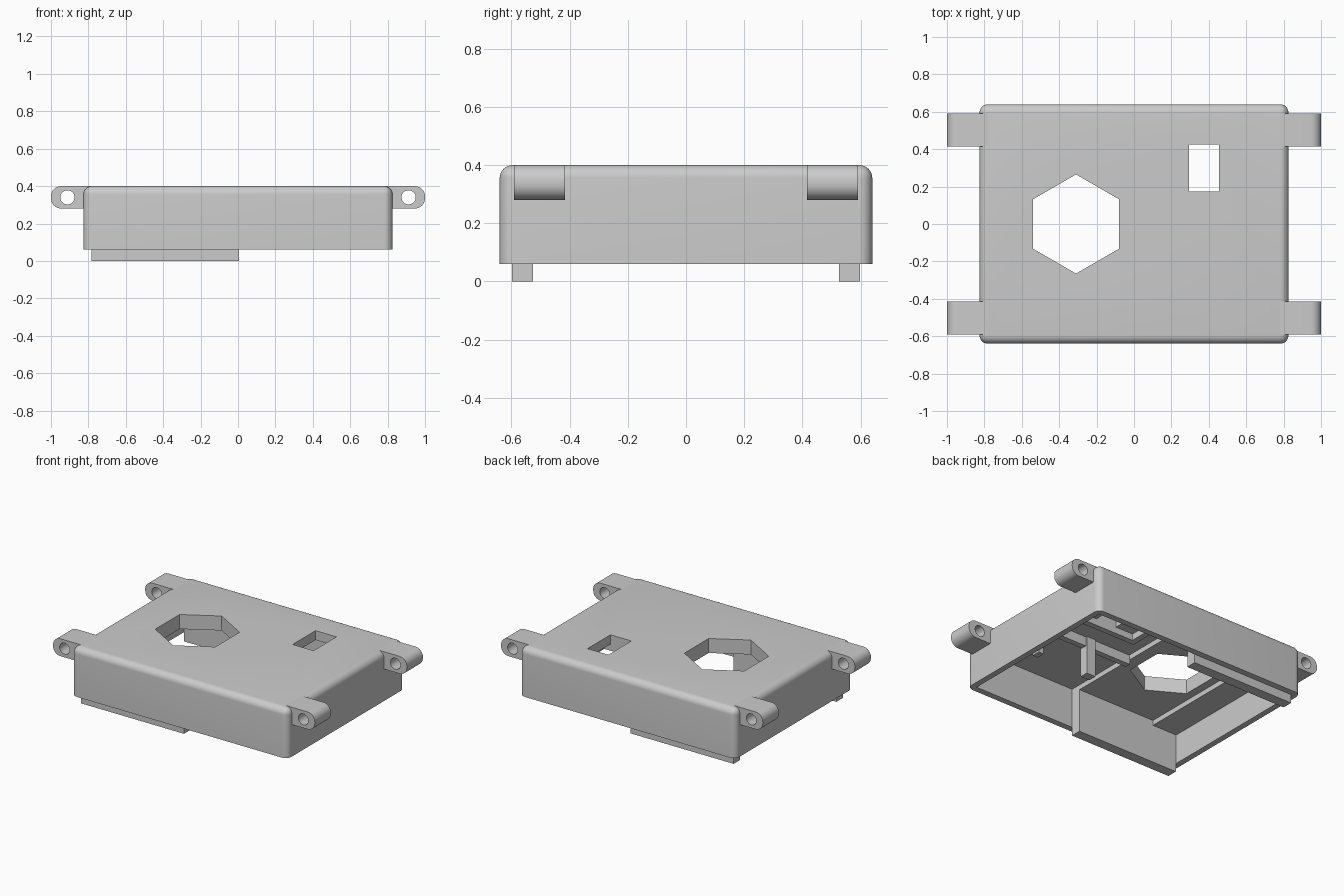
import bpy, bmesh, math
from mathutils import Matrix, Vector

cube = bpy.data.objects.get("Cube")
if cube:
    bpy.data.objects.remove(cube, do_unlink=True)

grey = bpy.data.materials.new("plain_grey")
grey.use_nodes = True
grey.diffuse_color = (0.6, 0.6, 0.6, 1)
grey.node_tree.nodes["Principled BSDF"].inputs["Base Color"].default_value = (0.6, 0.6, 0.6, 1)


def finish(name, bm):
    bmesh.ops.recalc_face_normals(bm, faces=bm.faces)
    mesh = bpy.data.meshes.new(name)
    bm.to_mesh(mesh)
    bm.free()
    obj = bpy.data.objects.new(name, mesh)
    obj.data.materials.append(grey)
    bpy.context.collection.objects.link(obj)
    return obj


def box_mesh(x, y, z):
    """Box from (low, high) ranges on each axis."""
    bm = bmesh.new()
    bmesh.ops.create_cube(bm, size=1)
    for v in bm.verts:
        v.co = Vector([lo + (c + 0.5) * (hi - lo) for c, (lo, hi) in zip(v.co, (x, y, z))])
    return bm


def box(name, x, y, z):
    return finish(name, box_mesh(x, y, z))


def prism(name, outline, y0, y1):
    """Extrude an (x, z) outline from y0 to y1."""
    bm = bmesh.new()
    face = bm.faces.new([bm.verts.new((x, y0, z)) for x, z in outline])
    ext = bmesh.ops.extrude_face_region(bm, geom=[face])
    moved = [g for g in ext["geom"] if isinstance(g, bmesh.types.BMVert)]
    bmesh.ops.translate(bm, verts=moved, vec=(0, y1 - y0, 0))
    return finish(name, bm)


def cylinder(name, sides, radius, depth, matrix):
    bm = bmesh.new()
    bmesh.ops.create_cone(bm, cap_ends=True, segments=sides, radius1=radius,
                          radius2=radius, depth=depth, matrix=matrix)
    return finish(name, bm)


def cut(obj, cutter):
    """Subtract the cutter, bake the result and drop the cutter."""
    cutter.hide_render = True
    mod = obj.modifiers.new("cut", "BOOLEAN")
    mod.operation, mod.solver, mod.object = "DIFFERENCE", "EXACT", cutter
    bpy.context.view_layer.update()
    baked = bpy.data.meshes.new_from_object(obj.evaluated_get(bpy.context.evaluated_depsgraph_get()))
    obj.modifiers.clear()
    obj.data = baked
    bpy.data.objects.remove(cutter, do_unlink=True)


def smooth(obj):
    bpy.ops.object.select_all(action="DESELECT")
    obj.select_set(True)
    bpy.context.view_layer.objects.active = obj
    bpy.ops.object.shade_smooth_by_angle(angle=math.radians(30))


BOTTOM, TOP = 0.06, 0.4
CEILING, PLATE, SHELF = 0.335, 0.3, 0.265
WALL_X, WALL_Y = 0.785, 0.597
ROOF = CEILING + 0.01

# Cover shell, rounded everywhere but the open bottom rim
bm = box_mesh((-0.826, 0.826), (-0.64, 0.64), (BOTTOM, TOP))
edges = [e for e in bm.edges if any(v.co.z > BOTTOM + 0.01 for v in e.verts)]
bmesh.ops.bevel(bm, geom=edges, offset=0.045, segments=8, profile=0.5, affect="EDGES")
shell = finish("cover_shell", bm)

# Cavity whose ceiling drops in two steps towards the right side
steps = [(-WALL_X, -0.1), (-WALL_X, SHELF), (-0.595, SHELF), (-0.595, PLATE),
         (0.005, PLATE), (0.005, CEILING), (WALL_X, CEILING), (WALL_X, -0.1)]
cut(shell, prism("cavity_cutter", steps, -WALL_Y, WALL_Y))
cut(shell, cylinder("hexagon_cutter", 6, 0.265, 0.4, Matrix.Translation((-0.31, 0, 0.4))))
cut(shell, box("window_cutter", (0.295, 0.455), (0.175, 0.425), (0.25, 0.5)))
smooth(shell)

# Four mounting lugs with a rounded outer end and a bolt hole
R, LOW = 0.055, 0.28
for sx, side in ((1, "left"), (-1, "right")):
    for sy, end in ((1, "back"), (-1, "front")):
        outline = [(0.775, TOP), (0.775, CEILING), (0.795, CEILING), (0.795, LOW)]
        for centre_z, start in ((LOW + R, -90), (TOP - R, 0)):
            for i in range(9):
                a = math.radians(start + i * 90 / 8)
                outline.append((1 - R + R * math.cos(a), centre_z + R * math.sin(a)))
        lug = prism(f"{end}_{side}_lug", [(sx * x, z) for x, z in outline], sy * 0.59, sy * 0.415)
        spot = Matrix.Translation((sx * 0.912, sy * 0.5, 0.34)) @ Matrix.Rotation(math.pi / 2, 4, "X")
        cut(lug, cylinder("bolt_cutter", 32, 0.038, 0.4, spot))
        smooth(lug)

# Locating rails running from the ceiling to below the rim
for name, y in (("back_rail", (0.525, WALL_Y)), ("front_rail", (-WALL_Y, -0.525))):
    box(name, (-0.782, 0.005), y, (0, PLATE + 0.01))

# Stiffening rib, support post and tab under the thin ceiling
box("cross_rib", (0, 0.56), (-0.08, -0.04), (0.27, ROOF))
box("support_post", (0.29, 0.36), (-0.09, -0.03), (BOTTOM + 0.01, ROOF))
box("small_tab", (0.52, 0.56), (-0.32, -0.26), (0.25, ROOF))

# Angled rib beside the window
box("window_front_rib", (0.12, 0.6), (0.135, 0.175), (0.29, ROOF))
box("window_side_rib", (0.12, 0.16), (0.175, 0.56), (0.29, ROOF))
